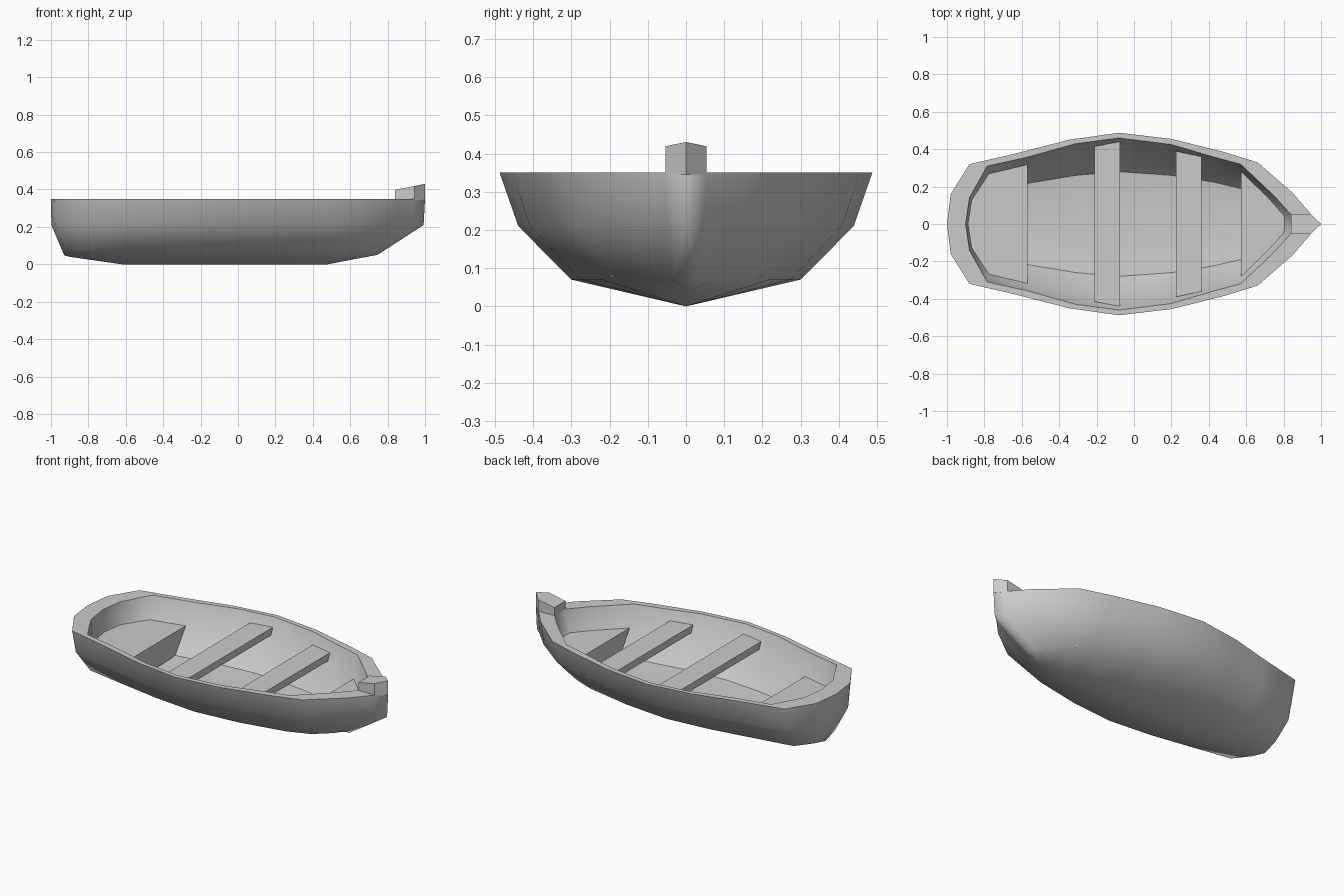
import bpy, bmesh

if "Cube" in bpy.data.objects:
    bpy.data.objects.remove(bpy.data.objects["Cube"])

def finish(name, bm):
    bmesh.ops.remove_doubles(bm, verts=bm.verts, dist=0.0005)
    bmesh.ops.dissolve_degenerate(bm, edges=bm.edges, dist=0.0005)
    bmesh.ops.recalc_face_normals(bm, faces=bm.faces)
    me = bpy.data.meshes.new(name)
    bm.to_mesh(me)
    bm.free()
    ob = bpy.data.objects.new(name, me)
    bpy.context.collection.objects.link(ob)
    return ob

def level(outline, z):
    return [(x, y, z) for x, y in outline]

def blend(a, b, tx, ty):
    return [(p[0] + (q[0] - p[0]) * tx, p[1] + (q[1] - p[1]) * ty) for p, q in zip(a, b)]

def slab(name, top, bottom):
    """Solid between two half outlines, mirrored across y = 0."""
    bm = bmesh.new()
    rings = []
    for half in (top, bottom):
        full = half + [(x, -y, z) for x, y, z in reversed(half) if y > 0]
        rings.append([bm.verts.new(p) for p in full])
    a, b = rings
    n = len(a)
    bm.faces.new(a)
    bm.faces.new(b[::-1])
    for i in range(n):
        j = (i + 1) % n
        bm.faces.new((a[i], b[i], b[j], a[j]))
    return finish(name, bm)

# half outlines, stern to bow
rim = [(-1, 0), (-.98, .16), (-.88, .32), (-.62, .38), (-.35, .45), (-.08, .488),
       (.2, .455), (.48, .385), (.66, .33), (.85, .165), (.945, .054), (1, 0)]
chine = [(-.93, 0), (-.92, .1), (-.85, .19), (-.62, .23), (-.35, .275), (-.08, .30),
         (.2, .275), (.48, .22), (.61, .17), (.70, .09), (.73, .035), (.745, 0)]
keel = [(-.93, .05), (-.92, .045), (-.9, .04), (-.62, 0), (-.35, 0), (-.08, 0),
        (.2, 0), (.48, 0), (.62, .027), (.69, .04), (.72, .046), (.745, .05)]
inner = [(-.9, 0), (-.88, .14), (-.785, .31), (-.58, .355), (-.31, .43), (-.08, .46),
         (.2, .425), (.42, .36), (.57, .32), (.75, .15), (.84, .05), (.84, 0)]
floor = [(-.85, 0), (-.83, .1), (-.75, .17), (-.58, .215), (-.31, .26), (-.08, .28),
         (.2, .26), (.42, .225), (.57, .19), (.66, .08), (.69, .03), (.70, 0)]
inner_mid = blend(inner, floor, .25, .3)

# hull shell: outside from keel to rim, then inside down to the floor
chine_row = level(chine, .07)
chine_row[0], chine_row[-1] = (-.93, 0, .05), (.745, 0, .05)
rows = [[(x, 0, z) for x, z in keel], chine_row,
        level(blend(rim, chine, .03, .26), .21), level(rim, .35),
        level(inner, .35), level(inner_mid, .215), level(floor, .08),
        [(x, 0, .055) for x, y in floor]]
bm = bmesh.new()
for s in (1, -1):
    grid = [[bm.verts.new((x, y * s, z)) for x, y, z in r] for r in rows]
    for a, b in zip(grid, grid[1:]):
        for i in range(len(a) - 1):
            bm.faces.new((a[i], a[i + 1], b[i + 1], b[i]))
hull = finish("hull", bm)
bm = bmesh.new()
bm.from_mesh(hull.data)
for f in bm.faces:
    f.smooth = True
for e in bm.edges:
    zs = [v.co.z for v in e.verts]
    if min(zs) > .34 or all(abs(z - .08) < .001 for z in zs):
        e.smooth = False
bm.to_mesh(hull.data)
bm.free()

# stem post rising from the bow
post = [(.84, .053), (.945, .054), (1, 0)]
slab("stem_post", [(x, y, .398 + (x - .84) * .2) for x, y in post], level(post, .345))

# cross seats
for name, x0, y0, x1, y1, z in (("middle_seat", -.21, .415, -.075, .44, .297),
                                ("forward_seat", .225, .39, .36, .36, .29)):
    slab(name, level([(x0, y0), (x1, y1)], z),
         level([(x0, y0 - .02), (x1, y1 - .02)], z - .042))

# end benches fill the stern and bow down to the floor
def bench(name, part, edge_x):
    def half(outline, z):
        pts = [(x, y) for x, y in outline[part]]
        k = 3 if edge_x < 0 else 0
        pts[k] = (edge_x, pts[k][1] + .004)
        return level(pts, z)
    slab(name, half(inner_mid, .22), half(floor, .075))

bench("stern_bench", slice(0, 4), -.57)
bench("bow_bench", slice(8, 12), .572)
